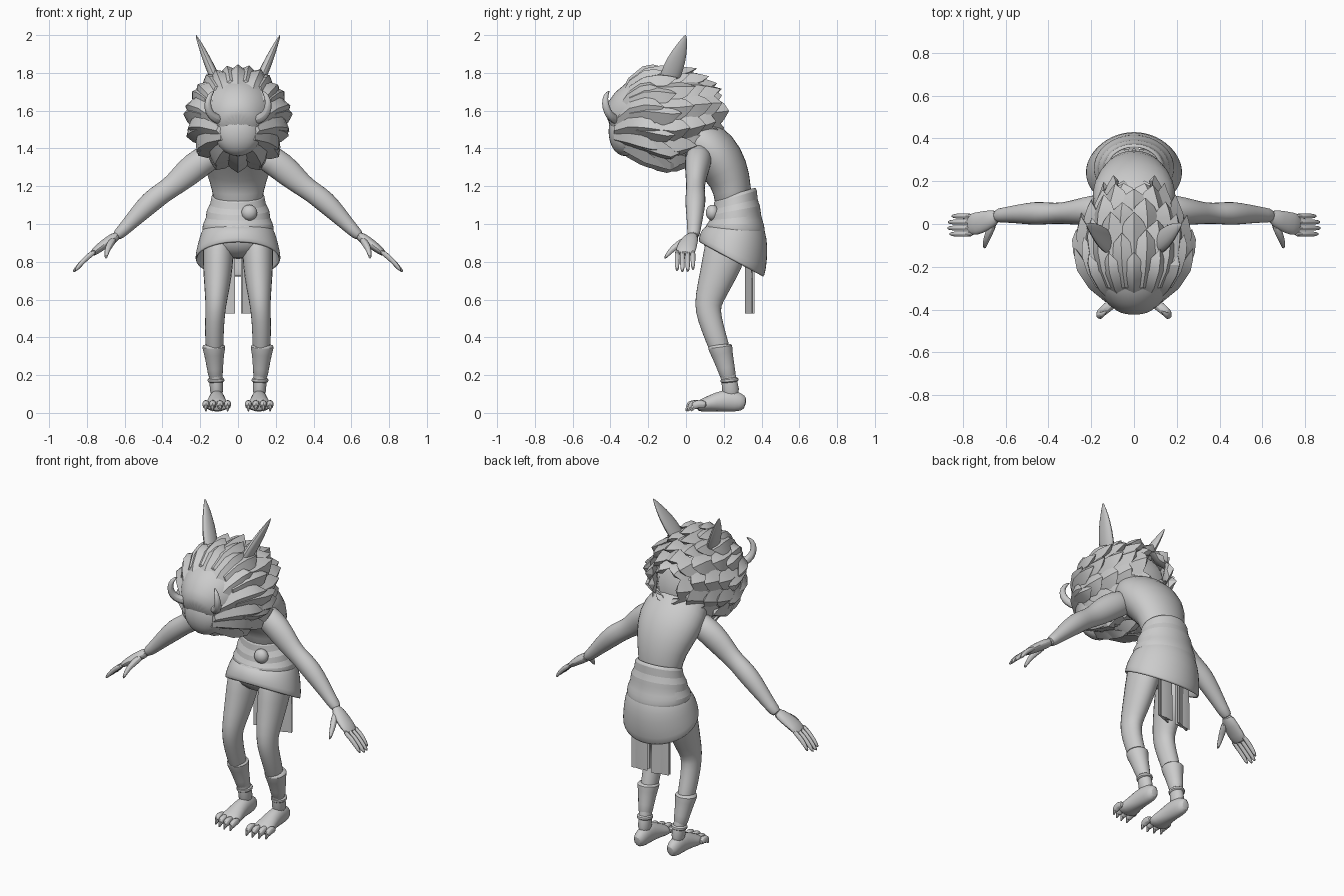
import bpy, bmesh, math
from mathutils import Vector

cube = bpy.data.objects.get("Cube")
if cube:
    bpy.data.objects.remove(cube)

grey = bpy.data.materials.new("plain_grey")
grey.use_nodes = True
COLOUR = (0.6, 0.6, 0.6, 1)
grey.diffuse_color = COLOUR
grey.node_tree.nodes["Principled BSDF"].inputs["Base Color"].default_value = COLOUR

X, Y = Vector((1, 0, 0)), Vector((0, 1, 0))


def finish(name, bm, subdiv=0, thick=0, angle=40):
    bmesh.ops.recalc_face_normals(bm, faces=bm.faces)
    mesh = bpy.data.meshes.new(name)
    bm.to_mesh(mesh)
    bm.free()
    ob = bpy.data.objects.new(name, mesh)
    bpy.context.collection.objects.link(ob)
    mesh.materials.append(grey)
    if thick:
        ob.modifiers.new("thickness", "SOLIDIFY").thickness = thick
    if subdiv:
        ob.modifiers.new("smooth", "SUBSURF").levels = subdiv
        ob.modifiers["smooth"].render_levels = subdiv
    bpy.ops.object.select_all(action="DESELECT")
    bpy.context.view_layer.objects.active = ob
    ob.select_set(True)
    bpy.ops.object.shade_smooth_by_angle(angle=math.radians(angle))
    return ob


def loft(name, stations, side=X, n=12, flip=1, cap=True, subdiv=1, thick=0, angle=40):
    """Skin rings (x, y, z, radius along side, other radius, optional slope in y)."""
    bm = bmesh.new()
    centres = [Vector((s[0] * flip, s[1], s[2])) for s in stations]
    rings = []
    for i, s in enumerate(stations):
        t = (centres[min(i + 1, len(stations) - 1)] - centres[max(i - 1, 0)]).normalized()
        u = (side - t * side.dot(t)).normalized()
        v = t.cross(u)
        ring = []
        for k in range(n):
            a = math.tau * k / n
            p = centres[i] + u * math.cos(a) * s[3] + v * math.sin(a) * s[4]
            if len(s) > 5:
                p.z += s[5] * (p.y - centres[i].y)
            ring.append(bm.verts.new(p))
        rings.append(ring)
    for r, q in zip(rings, rings[1:]):
        for k in range(n):
            bm.faces.new((r[k], r[(k + 1) % n], q[(k + 1) % n], q[k]))
    if cap:
        bm.faces.new(rings[0])
        bm.faces.new(rings[-1])
    return finish(name, bm, subdiv, thick, angle)


def ball(name, centre, size, segments=20):
    bm = bmesh.new()
    bmesh.ops.create_uvsphere(bm, u_segments=segments, v_segments=segments // 2, radius=1)
    for v in bm.verts:
        v.co = Vector(c + d * s for c, d, s in zip(centre, v.co, size))
    return finish(name, bm)


# Hunched torso and hips
loft("torso", [(0, .25, 1.05, .13, .10), (0, .25, 1.18, .135, .10), (0, .215, 1.28, .175, .125),
               (0, .15, 1.38, .205, .14), (0, .06, 1.45, .19, .13), (0, -.04, 1.50, .12, .11),
               (0, -.14, 1.53, .10, .10)], n=16)
ball("hips", (0, .22, .93), (.175, .135, .115))

# Wrapped cloth: folded waist, flared skirt, rope and round clasp
loft("waist_wrap", [(0, .262, 1.165, .125, .10, .30), (0, .262, 1.15, .145, .118, .30),
                    (0, .262, 1.10, .145, .115, .25), (0, .26, 1.075, .172, .135, .2),
                    (0, .262, 1.03, .168, .135, .1), (0, .26, 1.0, .192, .155, .0),
                    (0, .262, .955, .19, .16, -.1)], n=24, cap=False, thick=.012, angle=30)
loft("skirt", [(0, .26, 1.0, .175, .145, 0), (0, .262, .95, .20, .172, -.1),
               (0, .252, .88, .218, .182, -.25), (0, .24, .81, .232, .18, -.36)],
     n=24, cap=False, thick=.015, angle=30)
ball("clasp", (.06, .14, 1.06), (.042, .035, .042))
for i, (x, y) in enumerate(((-.068, .33), (.068, .345))):
    loft("tail_cloth_%d" % i, [(x, y, .86, .05, .009), (x, y + .005, .68, .052, .009),
                               (x, y + .005, .525, .052, .009)], n=4, subdiv=0)
for i, x in enumerate((-.068, .068)):
    bm = bmesh.new()
    bmesh.ops.create_cube(bm, size=1)
    for v in bm.verts:
        v.co = Vector((x + v.co.x * .095, .338 + v.co.y * .01 + v.co.x * .04, .69 + v.co.z * .33))
    finish("cloth_panel_%d" % i, bm)

for s, tag in ((1, "left"), (-1, "right")):
    # Arm, hand and fingers
    loft(tag + "_arm", [(.10, .07, 1.38, .07, .07), (.19, .065, 1.335, .075, .08),
                        (.27, .055, 1.27, .062, .078), (.34, .05, 1.205, .05, .06),
                        (.40, .05, 1.165, .052, .058), (.46, .05, 1.12, .058, .062),
                        (.54, .047, 1.04, .046, .048), (.61, .042, .965, .036, .034),
                        (.65, .038, .93, .034, .03)], Y, flip=s)
    loft(tag + "_palm", [(.63, .04, .945, .032, .028), (.69, .015, .905, .05, .028),
                         (.74, 0, .87, .056, .024), (.78, -.004, .835, .05, .016)], Y, flip=s)
    for i in range(4):
        y = .037 - i * .028
        reach = (.0, .018, .02, .01)[i]
        loft("%s_finger_%d" % (tag, i), [(.75, y, .86, .014, .016), (.80, y, .825, .014, .015),
             (.835 + reach, y, .785 - reach, .013, .013), (.853 + reach, y, .755 - reach / 2, .006, .006)],
             Y, n=8, flip=s)
    loft(tag + "_thumb", [(.655, .01, .92, .022, .024), (.68, -.045, .89, .02, .02),
                          (.695, -.085, .855, .015, .015), (.70, -.115, .815, .007, .007)], n=8, flip=s)

    # Bent leg, flared shin cuff and ankle ring
    loft(tag + "_leg", [(.10, .235, .95, .085, .12), (.105, .205, .84, .086, .12),
                        (.108, .165, .72, .078, .098), (.115, .12, .60, .06, .078),
                        (.12, .115, .54, .055, .07), (.125, .14, .45, .052, .062),
                        (.125, .175, .35, .05, .058), (.12, .215, .23, .036, .042),
                        (.115, .232, .16, .036, .042), (.112, .24, .08, .04, .055)], flip=s)
    loft(tag + "_shin_cuff", [(.128, .178, .365, .05, .056, -.1), (.128, .18, .352, .066, .07, -.1),
                              (.127, .187, .325, .056, .06, 0), (.122, .212, .24, .043, .047, 0),
                              (.117, .23, .165, .038, .042, 0)], flip=s, n=16)
    loft(tag + "_ankle_ring", [(.117, .229, .188, .036, .036), (.117, .23, .18, .046, .05),
                               (.116, .231, .166, .046, .05), (.116, .232, .158, .036, .036)],
         flip=s, n=16)

    # Foot with clawed toes
    loft(tag + "_foot", [(.112, .318, .05, .022, .03), (.112, .29, .055, .04, .05),
                         (.112, .23, .068, .044, .064), (.112, .16, .058, .05, .052),
                         (.112, .10, .043, .064, .038), (.112, .05, .032, .07, .027)], flip=s)
    for i, x in enumerate((.055, .095, .134, .17)):
        y = (.0, -.002, .008, .025)[i]
        loft("%s_toe_%d" % (tag, i), [(x, y + .085, .04, .018, .02), (x, y + .05, .05, .021, .024),
             (x, y + .025, .042, .02, .025), (x, y + .01, .03, .015, .018)], n=8, flip=s)
        loft("%s_claw_%d" % (tag, i), [(x, y + .03, .04, .014, .016), (x, y + .013, .03, .011, .015),
             (x, y + .002, .01, .003, .005)], n=6, flip=s, subdiv=0)

    # Curled brow horn, small side ear and tall ear
    loft(tag + "_horn", [(.085, -.36, 1.55, .026, .03), (.125, -.39, 1.56, .026, .028),
                         (.155, -.415, 1.59, .024, .024), (.163, -.43, 1.64, .02, .02),
                         (.15, -.425, 1.685, .014, .014), (.125, -.405, 1.705, .004, .004)],
         Y, n=8, flip=s)
    loft(tag + "_tall_ear", [(.09, -.11, 1.70, .045, .028), (.125, -.085, 1.78, .062, .03),
                             (.165, -.05, 1.87, .056, .025), (.20, -.018, 1.95, .03, .014),
                             (.225, .0, 2.005, .003, .002)], Y, n=8, flip=s)

# Bowed head with a smooth rounded face
ball("face", (0, -.325, 1.49), (.125, .085, .13), 28)

# Mane profile along its axis: y, centre height, radius
PROFILE = [(-.40, 1.51, .08), (-.36, 1.53, .14), (-.29, 1.57, .205), (-.20, 1.57, .245),
           (-.08, 1.55, .245), (.05, 1.57, .185), (.16, 1.59, .10), (.24, 1.60, .05)]
loft("mane_core", [(0, y, z, r * .93, r * .93) for y, z, r in PROFILE[:-1]], n=20)


def on_mane(y, angle, lift):
    for (y0, z0, r0), (y1, z1, r1) in zip(PROFILE, PROFILE[1:]):
        if y <= y1:
            break
    f = (y - y0) / (y1 - y0)
    r = r0 + (r1 - r0) * f + lift
    return Vector((r * math.sin(angle), y, z0 + (z1 - z0) * f + r * math.cos(angle)))


def lock(name, start, end, angle, width, tip_lift):
    """A ridged leaf of hair lying along the mane and lifting at its tip."""
    bm = bmesh.new()
    across = Vector((math.cos(angle), 0, -math.sin(angle)))
    out = Vector((math.sin(angle), 0, math.cos(angle)))
    rings = []
    for f, w in ((0, .35), (.3, .8), (.6, 1), (.82, .62)):
        p = on_mane(start + (end - start) * f, angle, tip_lift * f * f)
        h = .022 * w
        rings.append([bm.verts.new(q) for q in (p - across * width * w - out * h, p + out * h,
                                                p + across * width * w - out * h, p - out * .03)])
    tip = bm.verts.new(on_mane(end, angle, tip_lift))
    for r, q in zip(rings, rings[1:]):
        for k in range(4):
            bm.faces.new((r[k], r[(k + 1) % 4], q[(k + 1) % 4], q[k]))
    bm.faces.new(rings[0])
    for k in range(4):
        bm.faces.new((rings[-1][k], rings[-1][(k + 1) % 4], tip))
    finish(name, bm, angle=30)


# Overlapping rows of locks, swept back from the face
ROWS = [(-.38, -.13, 14, .062, .03), (-.30, -.04, 15, .066, .045), (-.19, .04, 14, .068, .065),
        (-.09, .12, 12, .07, .075), (.0, .18, 10, .07, .065), (.08, .21, 6, .07, .03)]
for i, (start, end, count, width, tip_lift) in enumerate(ROWS):
    for k in range(count):
        wobble = .02 * math.sin(k * 2.4 + i)
        lock("mane_lock_%d_%d" % (i, k), start, end + wobble,
             math.tau * (k + .5 * (i % 2)) / count, width, tip_lift + wobble / 2)
